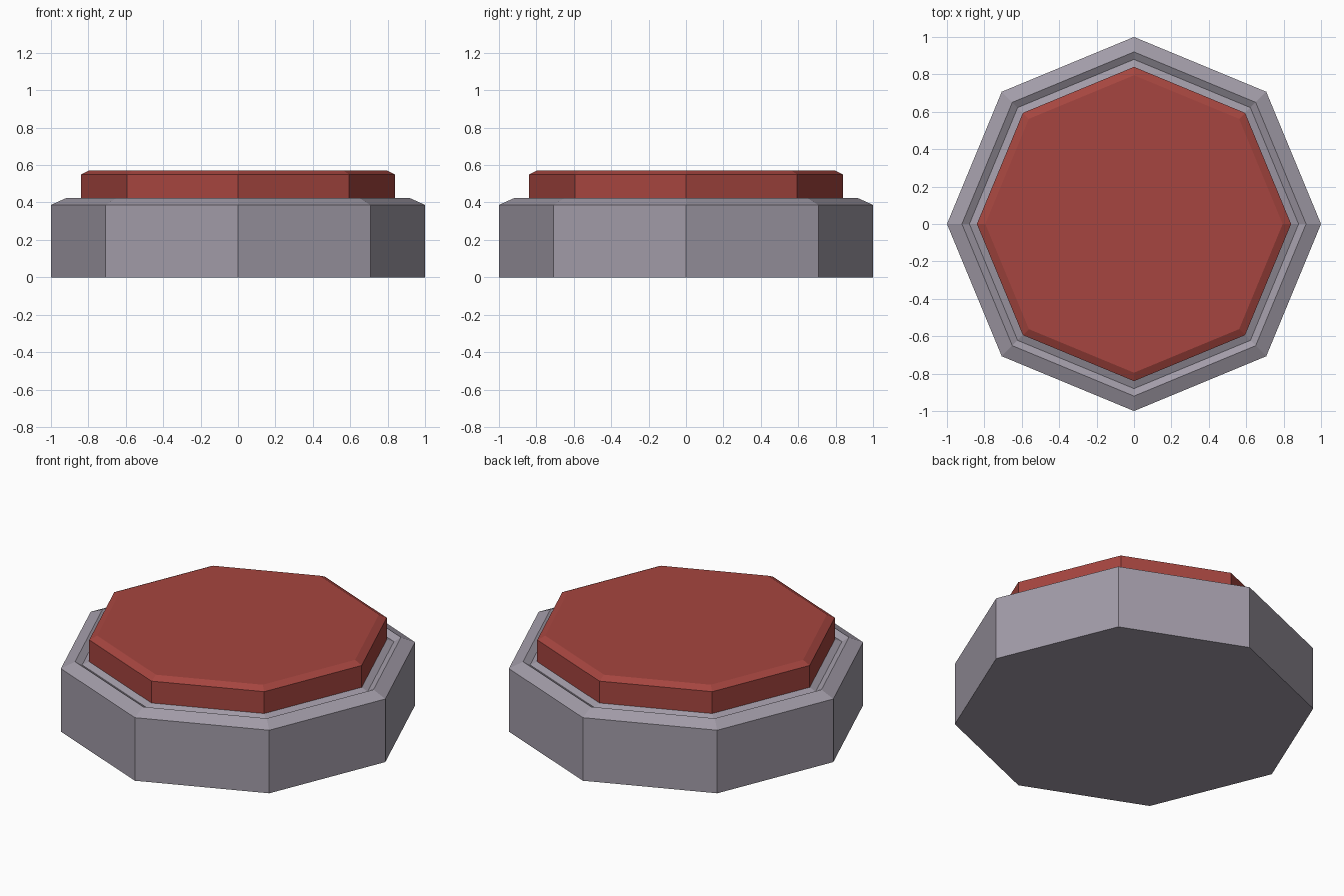
import bpy, bmesh
from math import cos, sin, pi

if "Cube" in bpy.data.objects:
    bpy.data.objects.remove(bpy.data.objects["Cube"])

SIDES = 8

def paint(name, rgb):
    mat = bpy.data.materials.new(name)
    mat.diffuse_color = (*rgb, 1)
    mat.use_nodes = True
    mat.node_tree.nodes["Principled BSDF"].inputs["Base Color"].default_value = mat.diffuse_color
    return mat

def octagon_part(name, profile, mat):
    """Stack octagonal rings from (radius, z) pairs and cap both ends."""
    bm = bmesh.new()
    rings = [[bm.verts.new((r * cos(2 * pi * i / SIDES), r * sin(2 * pi * i / SIDES), z))
              for i in range(SIDES)] for r, z in profile]
    for low, high in zip(rings, rings[1:]):
        for i in range(SIDES):
            j = (i + 1) % SIDES
            bm.faces.new((low[i], low[j], high[j], high[i]))
    bm.faces.new(rings[0][::-1])
    bm.faces.new(rings[-1])
    mesh = bpy.data.meshes.new(name)
    bm.to_mesh(mesh)
    bm.free()
    mesh.materials.append(mat)
    obj = bpy.data.objects.new(name, mesh)
    bpy.context.collection.objects.link(obj)
    return obj

# Housing with chamfered rim and a shallow groove around the button
octagon_part("housing", [(1, 0), (1, 0.387), (0.92, 0.423), (0.88, 0.40), (0.84, 0.416)],
             paint("housing_grey", (0.36, 0.33, 0.39)))

# Raised red button with chamfered top edge
octagon_part("button", [(0.84, 0.416), (0.84, 0.55), (0.795, 0.572)],
             paint("button_red", (0.38, 0.06, 0.05)))
